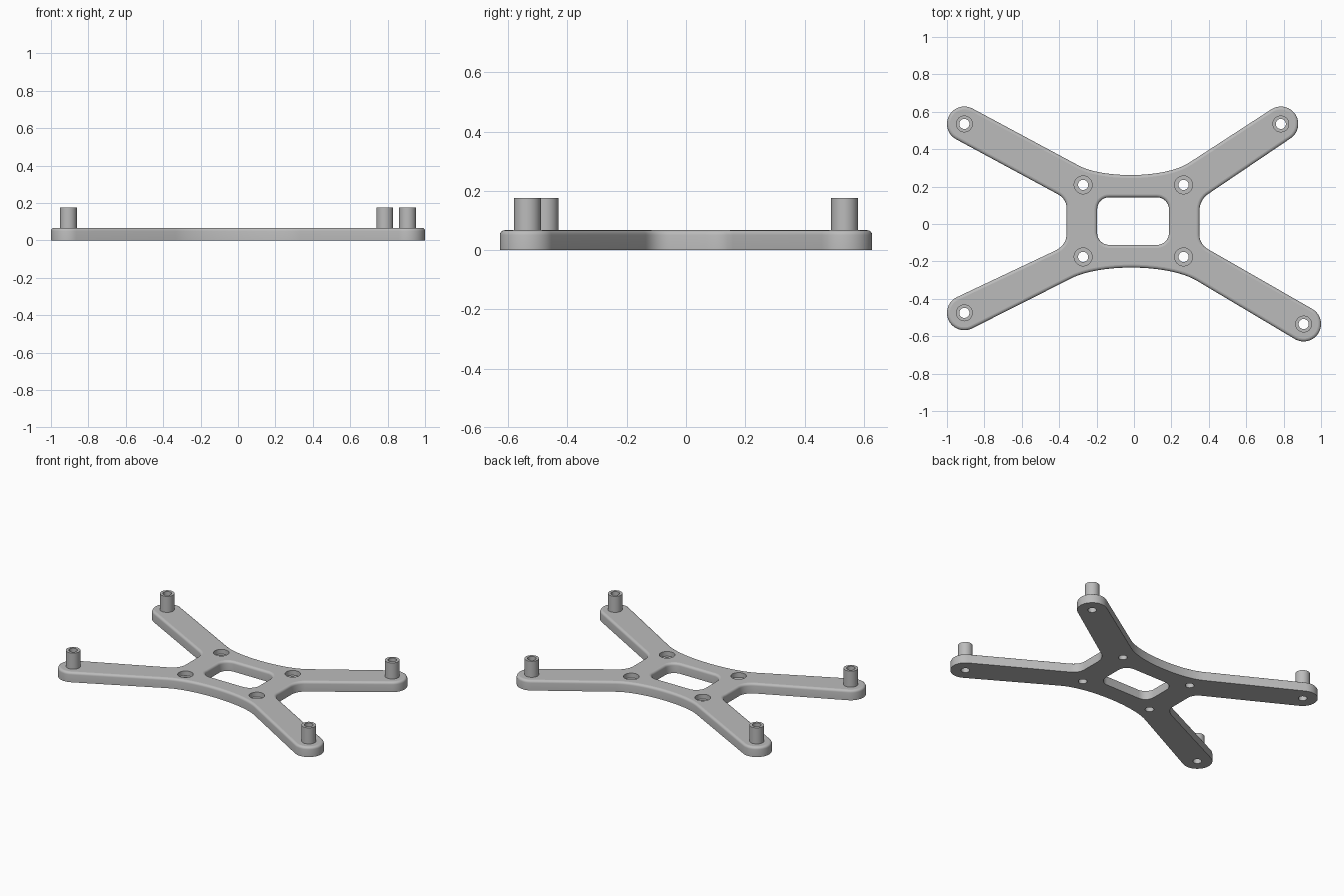
import bpy, bmesh, math
from mathutils import Vector

if "Cube" in bpy.data.objects:
    bpy.data.objects.remove(bpy.data.objects["Cube"])

THICK, POST_TOP, TIP_R = 0.067, 0.176, 0.093
HOLE_R, POST_R, BORE_R = 0.027, 0.045, 0.048
TIPS = {"back_left": (-0.907, 0.535), "back_right": (0.785, 0.535),
        "front_right": (0.907, -0.535), "front_left": (-0.907, -0.475)}
SCREWS = [(x, y) for x in (-0.272, 0.265) for y in (0.209, -0.176)]

grey = bpy.data.materials.new("grey plastic")
grey.diffuse_color = (0.5, 0.5, 0.5, 1)
grey.use_nodes = True
grey.node_tree.nodes["Principled BSDF"].inputs["Base Color"].default_value = grey.diffuse_color


def bezier(pts, n=12):
    """Sample a Bezier curve of any degree."""
    d = len(pts) - 1
    return [sum((math.comb(d, k) * (1 - t) ** (d - k) * t ** k * Vector(p)
                 for k, p in enumerate(pts)), Vector((0, 0)))
            for t in (i / n for i in range(n + 1))]


def tip_arc(centre, a, b, n=24):
    """Clockwise rounded arm end, tangent to the arm edges from a and to b."""
    c = Vector(centre)
    da, db = Vector(a) - c, Vector(b) - c
    start = math.atan2(da.y, da.x) - math.acos(TIP_R / da.length)
    end = math.atan2(db.y, db.x) + math.acos(TIP_R / db.length)
    sweep = (start - end) % math.tau
    return [c + TIP_R * Vector((math.cos(start - sweep * i / n),
                                math.sin(start - sweep * i / n))) for i in range(n + 1)]


def circle(c, r, n=40):
    return [Vector((c[0] + r * math.cos(-math.tau * i / n),
                    c[1] + r * math.sin(-math.tau * i / n))) for i in range(n)]


def rounded_rect(x0, x1, y0, y1, r, n=8):
    pts = []
    for cx, cy, a in ((x1 - r, y1 - r, 90), (x1 - r, y0 + r, 0),
                      (x0 + r, y0 + r, -90), (x0 + r, y1 - r, -180)):
        for i in range(n + 1):
            t = math.radians(a - 90 * i / n)
            pts.append(Vector((cx + r * math.cos(t), cy + r * math.sin(t))))
    return pts


def inset(pts, d):
    """Move a clockwise loop inwards by d."""
    out = []
    for i, p in enumerate(pts):
        t = (pts[(i + 1) % len(pts)] - pts[i - 1]).normalized()
        out.append(p + d * Vector((t.y, -t.x)))
    return out


def wall(bm, levels):
    """Join stacked loops with quads; return the edges of the first and last loop."""
    rings = [[bm.verts.new((p.x, p.y, z)) for p in pts] for pts, z in levels]
    n = len(rings[0])
    for lo, hi in zip(rings, rings[1:]):
        for i in range(n):
            j = (i + 1) % n
            bm.faces.new((lo[i], lo[j], hi[j], hi[i])).smooth = True
    return [[bm.edges.get((r[i], r[(i + 1) % n])) for i in range(n)]
            for r in (rings[0], rings[-1])]


def finish(bm, name):
    bmesh.ops.recalc_face_normals(bm, faces=bm.faces)
    for e in bm.edges:
        if len(e.link_faces) == 2 and e.calc_face_angle() > math.radians(35):
            e.smooth = False
    mesh = bpy.data.meshes.new(name)
    bm.to_mesh(mesh)
    bm.free()
    mesh.materials.append(grey)
    bpy.context.collection.objects.link(bpy.data.objects.new(name, mesh))


# Plate outline: concave sides between the four arms, clockwise
back = bezier([(-0.297, 0.313), (-0.167, 0.242), (0.167, 0.242), (0.297, 0.329)], 24)
right = (bezier([(0.393, 0.158), (0.35, 0.125), (0.35, 0.067)]) +
         bezier([(0.35, -0.056), (0.35, -0.108), (0.398, -0.136)]))
front = bezier([(0.334, -0.302), (0.18, -0.212), (-0.182, -0.212), (-0.334, -0.290)], 24)
left = (bezier([(-0.42, -0.142), (-0.361, -0.11), (-0.361, -0.056)]) +
        bezier([(-0.361, 0.088), (-0.361, 0.135), (-0.414, 0.163)]))
sides = [back, right, front, left]
order = ["back_right", "front_right", "front_left", "back_left"]
outline = []
for i, tip in enumerate(order):
    nxt = sides[(i + 1) % 4]
    outline += sides[i] + tip_arc(TIPS[tip], sides[i][-1], nxt[0])

# Plate walls: rounded upper rim, window, countersunk screw holes, tip holes
bm = bmesh.new()
R = 0.016
rim = [(0, 0)] + [(R * (1 - math.cos(a)), THICK - R + R * math.sin(a))
                  for a in (math.pi / 2 * k / 4 for k in range(5))]
window = rounded_rect(-0.197, 0.187, -0.112, 0.143, 0.065)
caps = [wall(bm, [(inset(outline, d), z) for d, z in rim]),
        wall(bm, [(inset(window, -d), z) for d, z in rim])]
for s in SCREWS:
    caps.append(wall(bm, [(circle(s, HOLE_R), 0), (circle(s, HOLE_R), 0.035),
                          (circle(s, BORE_R), 0.035), (circle(s, BORE_R), THICK)]))
for c in TIPS.values():
    caps.append(wall(bm, [(circle(c, HOLE_R), 0), (circle(c, HOLE_R), THICK)]))
# Flat lower and upper faces
for k in (0, 1):
    bmesh.ops.triangle_fill(bm, use_beauty=True, edges=[e for c in caps for e in c[k]])
finish(bm, "mounting_plate")

# Hollow standoff on each arm end
for name, c in TIPS.items():
    bm = bmesh.new()
    wall(bm, [(circle(c, r), z) for r, z in
              ((HOLE_R, THICK), (HOLE_R, POST_TOP), (POST_R, POST_TOP), (POST_R, THICK))])
    finish(bm, name + "_standoff")
